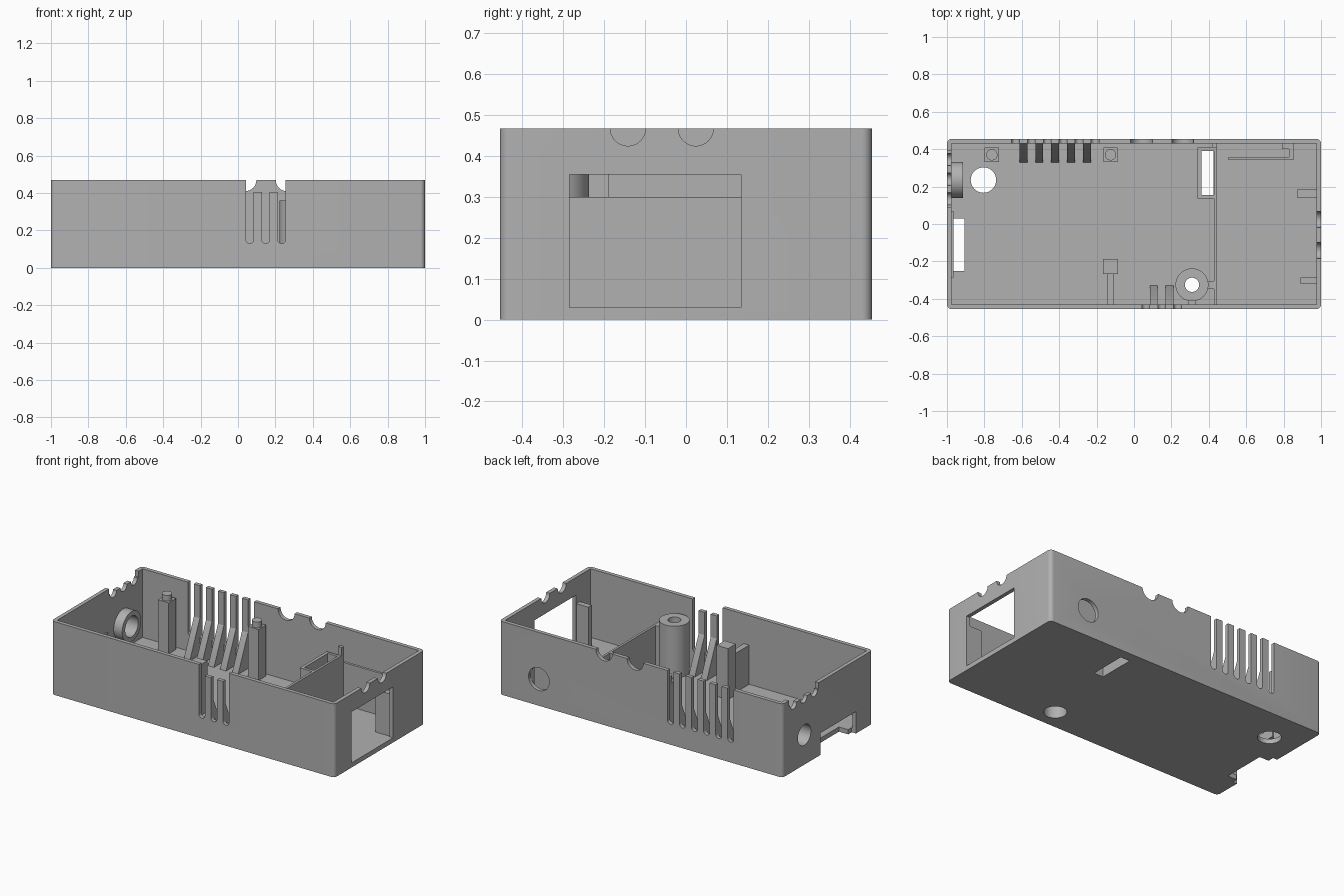
import bpy
import bmesh
from math import cos, sin, pi, radians

if "Cube" in bpy.data.objects:
    bpy.data.objects.remove(bpy.data.objects["Cube"], do_unlink=True)

grey = bpy.data.materials.new("plain grey plastic")
grey.use_nodes = True
grey.diffuse_color = (0.44, 0.44, 0.44, 1)
grey.node_tree.nodes["Principled BSDF"].inputs["Base Color"].default_value = grey.diffuse_color

H = 0.468       # case height
FLOOR = 0.03    # floor thickness
IN_X, IN_Y = 0.975, 0.43


def prism(name, points, axis, a, b):
    """Extrude a 2D outline from a to b along an axis."""
    bm = bmesh.new()
    place = {"x": lambda u, v, w: (w, u, v),
             "y": lambda u, v, w: (u, w, v),
             "z": lambda u, v, w: (u, v, w)}[axis]
    low, high = [[bm.verts.new(place(u, v, w)) for u, v in points] for w in (a, b)]
    bm.faces.new(low)
    bm.faces.new(high)
    for i in range(len(points)):
        j = (i + 1) % len(points)
        bm.faces.new((low[i], low[j], high[j], high[i]))
    bmesh.ops.recalc_face_normals(bm, faces=bm.faces)
    mesh = bpy.data.meshes.new(name)
    bm.to_mesh(mesh)
    bm.free()
    mesh.materials.append(grey)
    obj = bpy.data.objects.new(name, mesh)
    bpy.context.collection.objects.link(obj)
    return obj


def arc(u, v, r, start=0, end=2 * pi, n=40):
    steps = n if end - start > 6 else n - 1
    return [(u + r * cos(start + (end - start) * i / steps),
             v + r * sin(start + (end - start) * i / steps)) for i in range(n)]


def box(name, x0, x1, y0, y1, z0, z1):
    return prism(name, [(x0, y0), (x1, y0), (x1, y1), (x0, y1)], "z", z0, z1)


def rod(name, u, v, r, axis, a, b):
    return prism(name, arc(u, v, r), axis, a, b)


def cut(target, cutter):
    cutter.hide_render = True
    mod = target.modifiers.new("cut", "BOOLEAN")
    mod.operation = "DIFFERENCE"
    mod.solver = "EXACT"
    mod.object = cutter
    bpy.context.view_layer.objects.active = target
    bpy.ops.object.modifier_apply(modifier=mod.name)
    bpy.data.objects.remove(cutter, do_unlink=True)


# Case shell with rounded upright corners
r = 0.025
outline = []
for k, (sx, sy) in enumerate([(1, 1), (-1, 1), (-1, -1), (1, -1)]):
    outline += arc(sx * (1 - r), sy * (0.455 - r), r, k * pi / 2, (k + 1) * pi / 2, 8)
case = prism("case_shell", outline, "z", 0, H)
cut(case, box("cavity", -IN_X, IN_X, -IN_Y, IN_Y, FLOOR, 1))


# Ventilation slots, with ribs left between them
def slot(x, y0, y1):
    w = 0.021
    pts = [(x + w, 0.6), (x - w, 0.6)] + arc(x, 0.13 + w, w, pi, 2 * pi, 14)
    cut(case, prism("slot", pts, "y", y0, y1))


def gusset(name, x, side):
    pts = [(side * y, z) for y, z in [(0.44, 0.02), (0.33, 0.02), (0.33, FLOOR), (0.43, 0.26), (0.44, 0.26)]]
    prism(name, pts, "x", x - 0.021, x + 0.021)


pitch = 0.085
for i in range(6):
    x = -0.634 + i * pitch
    slot(x, 0.4, 0.5)
    if i < 5:
        gusset("back_rib_gusset", x + pitch / 2, 1)
for i in range(3):
    x = 0.063 + i * pitch
    slot(x, -0.5, -0.4)
    if i < 2:
        gusset("front_rib_gusset", x + pitch / 2, -1)
cut(case, box("front_gap", 0.042, 0.254, -0.5, -0.4, 0.405, 0.6))

# Half-round cable notches in the rim
for x in (0.04, 0.26):
    cut(case, rod("back_notch", x, H, 0.058, "y", 0.4, 0.5))
for y in (-0.142, 0.024):
    cut(case, rod("left_notch", y, H, 0.043, "x", 0.9, 1.1))
cut(case, box("right_rim_step", -1.1, -0.9, 0.092, 0.39, 0.43, 0.6))
for y in (0.135, 0.24, 0.345):
    cut(case, rod("right_rim_notch", y, 0.43, 0.033, "x", -1.1, -0.9))

# Openings in the walls and floor
cut(case, box("left_window", 0.9, 1.1, -0.285, 0.135, FLOOR, 0.355))
cut(case, box("right_doorway", -1.1, -0.97, -0.285, 0.07, -0.1, 0.14))
cut(case, box("right_floor_slot", -1.1, -0.905, -0.25, 0.03, -0.1, 0.1))
cut(case, box("floor_slot", 0.36, 0.425, 0.155, 0.39, -0.1, 0.1))
cut(case, rod("back_hole", 0.72, 0.17, 0.073, "y", 0.4, 0.5))
cut(case, rod("right_hole", 0.235, 0.19, 0.066, "x", -1.1, -0.9))
cut(case, rod("floor_hole", -0.805, 0.235, 0.068, "z", -0.1, 0.1))
cut(case, rod("screw_recess", 0.31, -0.325, 0.066, "z", -0.1, 0.1))

# Collar behind the round hole in the end wall
collar = rod("hole_collar", 0.235, 0.19, 0.096, "x", -0.985, -0.915)
cut(collar, rod("collar_bore", 0.235, 0.19, 0.066, "x", -1.1, -0.8))

# Screw boss with a counterbore from below
boss = rod("screw_boss", 0.31, -0.325, 0.088, "z", 0.01, 0.36)
cut(boss, rod("boss_bore", 0.31, -0.325, 0.038, "z", -0.1, 0.5))
cut(boss, rod("boss_counterbore", 0.31, -0.325, 0.066, "z", -0.1, 0.25))

# Board posts with pins
for x in (-0.76, -0.125):
    box("board_post", x - 0.038, x + 0.038, 0.332, 0.408, 0.02, 0.355)
    rod("board_pin", x, 0.37, 0.03, "z", 0.34, 0.392)

# Straight inner walls, posts and blocks: x range, y range, top
B = 0.02
for name, x0, x1, y0, y1, top in [
    ("front_post", -0.165, -0.085, -0.268, -0.188, 0.355),
    ("front_post_web", -0.145, -0.107, -0.44, -0.26, 0.28),
    ("boss_front_web", 0.29, 0.332, -0.44, -0.405, 0.3),
    ("boss_side_web", 0.39, 0.435, -0.348, -0.305, 0.3),
    ("divider_wall", 0.428, 0.443, -0.44, 0.44, 0.3),
    ("divider_end_post", 0.42, 0.445, 0.41, 0.44, 0.352),
    ("pocket_side", 0.34, 0.36, 0.137, 0.408, 0.3),
    ("pocket_front", 0.35, 0.435, 0.137, 0.155, 0.3),
    ("pocket_back", 0.35, 0.435, 0.39, 0.408, 0.3),
    ("bracket_wall", 0.505, 0.85, 0.342, 0.358, 0.3),
    ("bracket_end", 0.83, 0.852, 0.342, 0.44, 0.3),
    ("bracket_step", 0.79, 0.835, 0.4, 0.44, 0.3),
    ("window_block_back", 0.872, 0.985, 0.142, 0.184, 0.3),
    ("window_block_front", 0.89, 0.985, -0.322, -0.286, 0.3),
]:
    box(name, x0, x1, y0, y1, B, top)
box("doorway_lip", -0.98, -0.966, -0.285, 0.07, 0.14, 0.2)

# Smooth the round walls, keep edges sharp
for obj in bpy.context.collection.objects:
    if obj.type == "MESH":
        bpy.ops.object.select_all(action="DESELECT")
        obj.select_set(True)
        bpy.context.view_layer.objects.active = obj
        bpy.ops.object.shade_smooth_by_angle(angle=radians(30))
